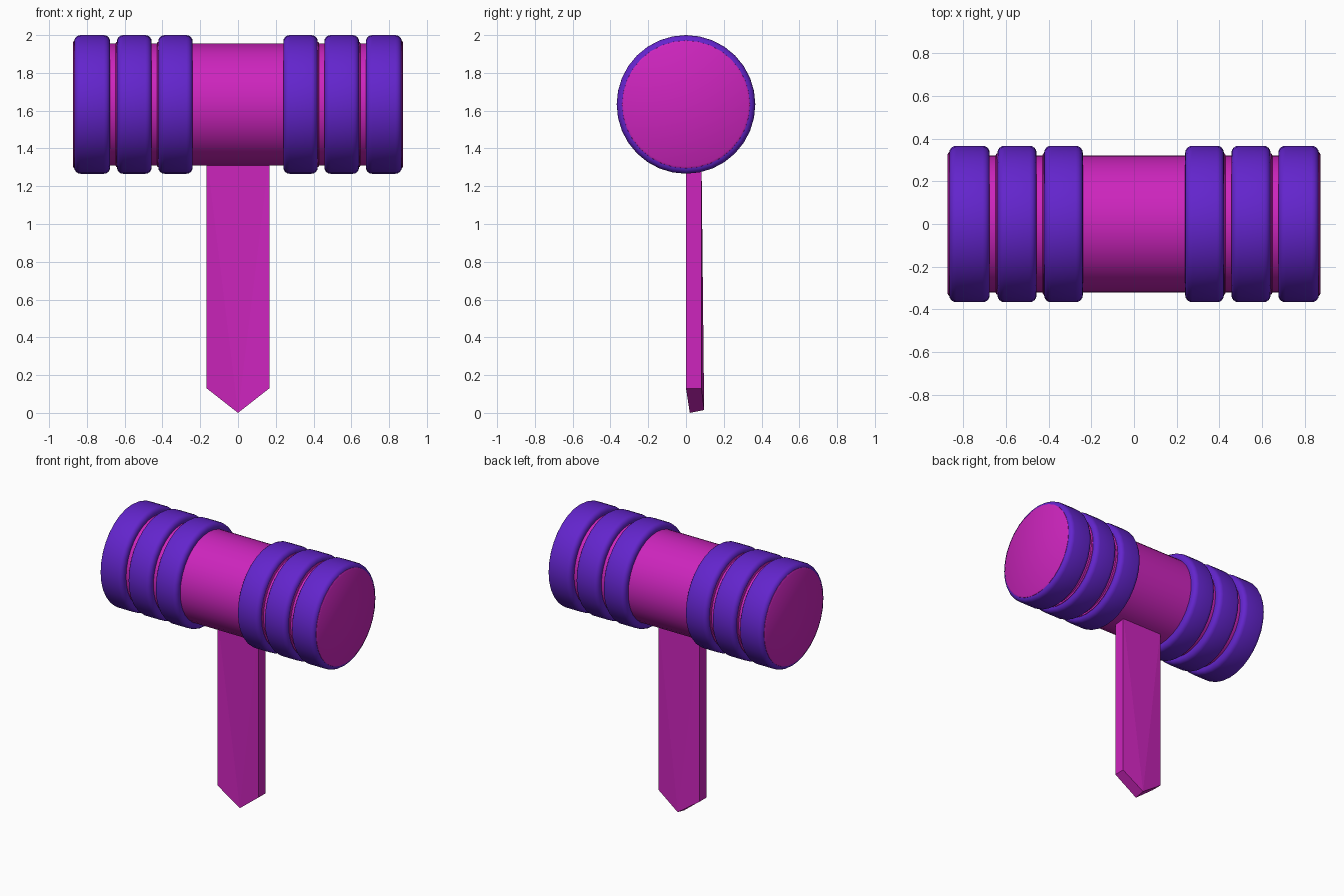
import bpy
import bmesh
import math
from mathutils import Matrix, Vector

if "Cube" in bpy.data.objects:
    bpy.data.objects.remove(bpy.data.objects["Cube"])

SIDES = 32
AXIS_Z = 1.633
CORE_R = 0.322
RING_R = 0.367


def make_material(name, color):
    mat = bpy.data.materials.new(name)
    mat.use_nodes = True
    mat.diffuse_color = color
    mat.node_tree.nodes["Principled BSDF"].inputs["Base Color"].default_value = color
    return mat


magenta = make_material("magenta", (0.61, 0.018, 0.51, 1))
purple = make_material("purple", (0.125, 0.018, 0.61, 1))


def finish(name, bm, mat, smooth):
    bmesh.ops.recalc_face_normals(bm, faces=bm.faces)
    mesh = bpy.data.meshes.new(name)
    bm.to_mesh(mesh)
    bm.free()
    mesh.materials.append(mat)
    obj = bpy.data.objects.new(name, mesh)
    bpy.context.collection.objects.link(obj)
    if smooth:
        bpy.ops.object.select_all(action="DESELECT")
        obj.select_set(True)
        bpy.context.view_layer.objects.active = obj
        bpy.ops.object.shade_smooth_by_angle(angle=math.radians(40))
    return obj


def lathe(name, profile, mat, closed=False):
    """Turn (x, radius) points around the long axis of the head."""
    bm = bmesh.new()
    loops = []
    for x, r in profile:
        loop = []
        for i in range(SIDES):
            a = math.tau * i / SIDES
            loop.append(bm.verts.new((x, r * math.sin(a), AXIS_Z + r * math.cos(a))))
        loops.append(loop)
    pairs = list(zip(loops, loops[1:]))
    if closed:
        pairs.append((loops[-1], loops[0]))
    else:
        bm.faces.new(loops[0])
        bm.faces.new(loops[-1])
    for a, b in pairs:
        for i in range(SIDES):
            j = (i + 1) % SIDES
            bm.faces.new((a[i], a[j], b[j], b[i]))
    return finish(name, bm, mat, True)


# Head core with slightly flared, softened ends
half = [(0.84, CORE_R), (0.855, 0.34), (0.868, 0.338), (0.874, 0.328)]
lathe("head_core", [(-x, r) for x, r in reversed(half)] + half, magenta)

# Three rounded bands and their thin seats on each side
BEVEL = 0.033
for side, sign in (("left", 1), ("right", -1)):
    for number, (x0, x1) in enumerate(((0.24, 0.422), (0.457, 0.641), (0.677, 0.867)), 1):
        arc = [math.radians(90 * k / 4) for k in range(5)]
        outer = [(x0 + BEVEL * (1 - math.sin(a)), RING_R - BEVEL * (1 - math.cos(a)))
                 for a in reversed(arc)]
        outer += [(x1 - BEVEL * (1 - math.sin(a)), RING_R - BEVEL * (1 - math.cos(a)))
                  for a in arc]
        profile = [(x0, 0.31)] + outer + [(x1, 0.31)]
        lathe(f"{side}_band_{number}", [(sign * x, r) for x, r in profile], purple, True)
        if number < 3:
            seat = [(x1 - 0.01, 0.31), (x1 - 0.01, 0.331), (x1 + 0.004, 0.331),
                    (x1 + 0.008, CORE_R), (x1 + 0.008, 0.31)]
            lathe(f"{side}_seat_{number}", [(sign * x, r) for x, r in seat], magenta, True)

# Flat pointed handle; the tip leans slightly backwards
bm = bmesh.new()
W, TOP, SHOULDER = 0.166, 1.36, 0.13


def outline(y, tip):
    points = [(-W, y, TOP), (-W, y, SHOULDER), tip, (W, y, SHOULDER), (W, y, TOP)]
    return [bm.verts.new(p) for p in points]


front = outline(0.0, (0, 0.02, 0.0))
back = outline(0.082, (0, 0.096, 0.015))
for v in (front, back):
    for trio in ((0, 1, 2), (0, 2, 4), (2, 3, 4)):
        bm.faces.new([v[i] for i in trio])
for i in range(5):
    j = (i + 1) % 5
    bm.faces.new((front[i], front[j], back[j], back[i]))
finish("handle", bm, magenta, False)
